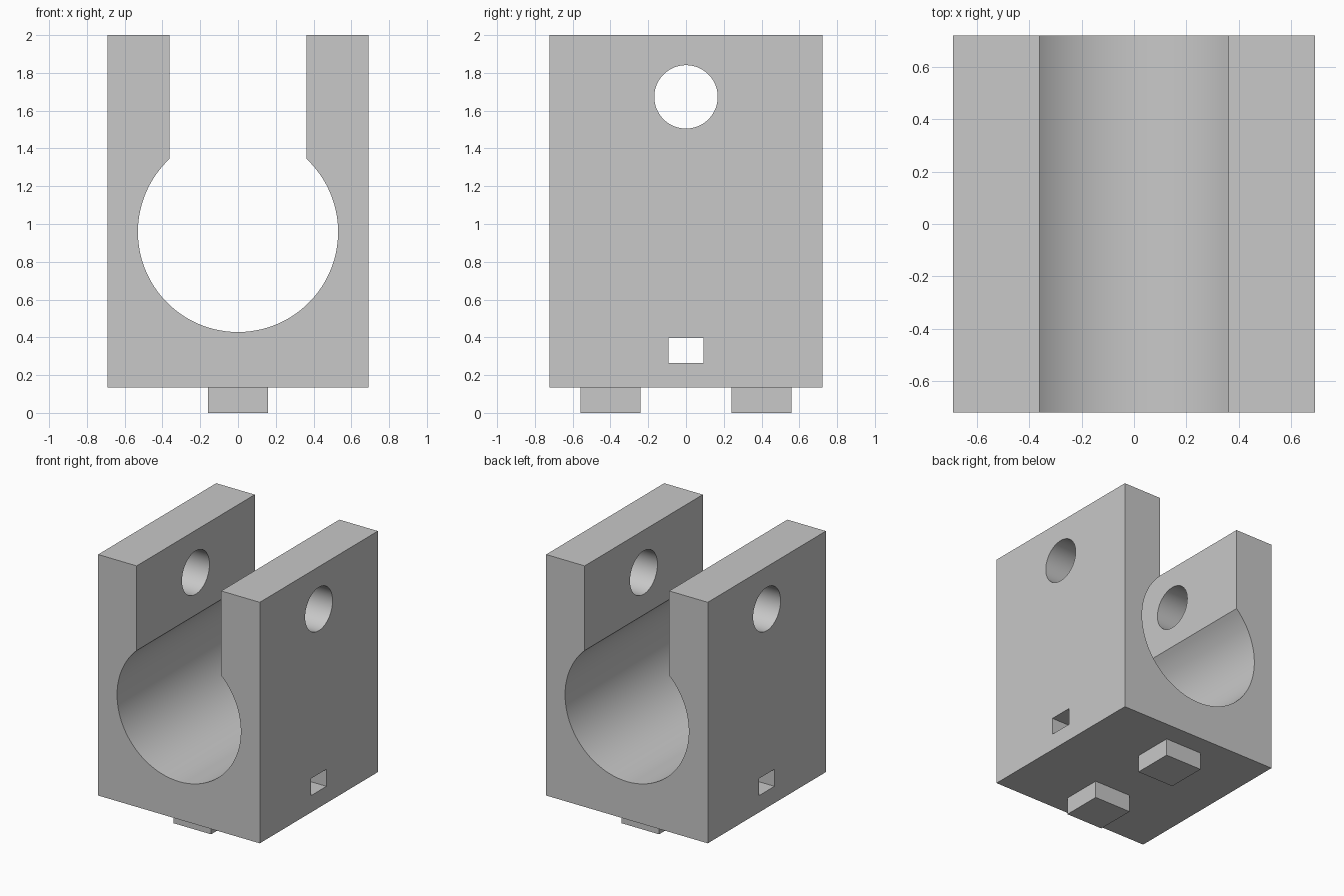
import bpy, bmesh, math

if "Cube" in bpy.data.objects:
    bpy.data.objects.remove(bpy.data.objects["Cube"], do_unlink=True)

# Overall sizes
HALF_X, HALF_Y, BASE, TOP = 0.692, 0.722, 0.135, 2.0
BORE_R, BORE_Z, SLOT = 0.53, 0.958, 0.362

# Single grey material
grey = bpy.data.materials.new("light grey")
grey.use_nodes = True
COLOUR = (0.58, 0.58, 0.58, 1)
grey.diffuse_color = COLOUR
grey.node_tree.nodes["Principled BSDF"].inputs["Base Color"].default_value = COLOUR


def box(name, x, y, z):
    """Box spanning the given (low, high) ranges."""
    ranges = (x, y, z)
    bpy.ops.mesh.primitive_cube_add(size=1, location=[sum(r) / 2 for r in ranges])
    ob = bpy.context.object
    ob.name = name
    ob.scale = [r[1] - r[0] for r in ranges]
    bpy.ops.object.transform_apply(location=False, rotation=False, scale=True)
    ob.data.materials.append(grey)
    return ob


def cut(target, cutter):
    """Subtract the cutter from the target and discard it."""
    cutter.hide_render = True
    mod = target.modifiers.new("cut", 'BOOLEAN')
    mod.operation, mod.solver, mod.object = 'DIFFERENCE', 'EXACT', cutter
    bpy.context.view_layer.objects.active = target
    bpy.ops.object.modifier_apply(modifier=mod.name)
    bpy.data.objects.remove(cutter, do_unlink=True)


# Body: open clamp profile swept front to back
start = math.acos(SLOT / BORE_R)
sweep = math.pi + 2 * start
STEPS = 72
profile = [(-HALF_X, TOP), (-HALF_X, BASE), (HALF_X, BASE), (HALF_X, TOP), (SLOT, TOP)]
for i in range(STEPS + 1):
    a = start - sweep * i / STEPS
    profile.append((BORE_R * math.cos(a), BORE_Z + BORE_R * math.sin(a)))
profile.append((-SLOT, TOP))

bm = bmesh.new()
face = bm.faces.new([bm.verts.new((x, -HALF_Y, z)) for x, z in profile])
swept = bmesh.ops.extrude_face_region(bm, geom=[face])
verts = [g for g in swept["geom"] if isinstance(g, bmesh.types.BMVert)]
bmesh.ops.translate(bm, vec=(0, 2 * HALF_Y, 0), verts=verts)
bmesh.ops.recalc_face_normals(bm, faces=bm.faces)
mesh = bpy.data.meshes.new("clamp_body")
bm.to_mesh(mesh)
bm.free()
mesh.materials.append(grey)
body = bpy.data.objects.new("clamp_body", mesh)
bpy.context.collection.objects.link(body)

# Round pin hole through both arms
bpy.ops.mesh.primitive_cylinder_add(vertices=64, radius=0.168, depth=2,
                                    location=(0, 0, 1.673), rotation=(0, math.pi / 2, 0))
pin_cutter = bpy.context.object
pin_cutter.data.materials.append(grey)
cut(body, pin_cutter)

# Rectangular strap slot through the base
cut(body, box("strap_cutter", (-1, 1), (-0.093, 0.093), (0.265, 0.397)))

bpy.ops.object.select_all(action='DESELECT')
body.select_set(True)
bpy.context.view_layer.objects.active = body
bpy.ops.object.shade_smooth_by_angle(angle=math.radians(30))

# Locating pegs under the base
for name, side in (("front_peg", -1), ("back_peg", 1)):
    box(name, (-0.16, 0.16), sorted((side * 0.24, side * 0.558)), (0, BASE + 0.01))
